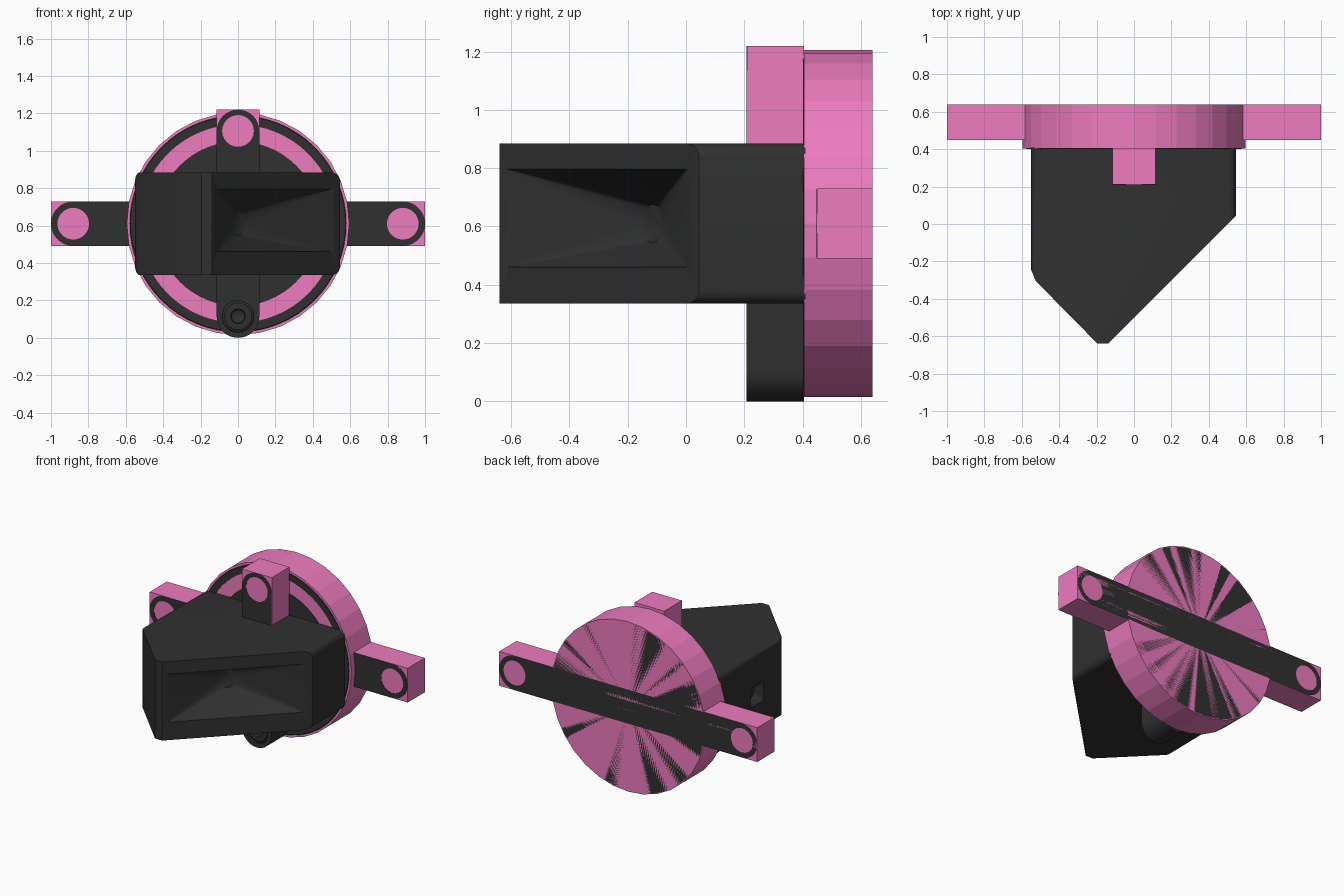
import bpy, bmesh
from math import pi, sin, cos, radians
from mathutils import Vector

if "Cube" in bpy.data.objects:
    bpy.data.objects.remove(bpy.data.objects["Cube"])

CZ = 0.61  # height of the main axis


def material(name, col):
    m = bpy.data.materials.new(name)
    m.diffuse_color = (*col, 1)
    m.use_nodes = True
    m.node_tree.nodes["Principled BSDF"].inputs["Base Color"].default_value = m.diffuse_color
    return m


PINK = material("pink", (0.85, 0.2, 0.52))
DARK = material("dark", (0.03, 0.03, 0.03))


def smooth(ob, angle=35):
    bpy.ops.object.select_all(action='DESELECT')
    ob.select_set(True)
    bpy.context.view_layer.objects.active = ob
    bpy.ops.object.shade_smooth_by_angle(angle=radians(angle))


def finish(bm, name, mat):
    bmesh.ops.recalc_face_normals(bm, faces=bm.faces)
    me = bpy.data.meshes.new(name)
    bm.to_mesh(me)
    bm.free()
    ob = bpy.data.objects.new(name, me)
    bpy.context.collection.objects.link(ob)
    me.materials.append(mat)
    return ob


def box(name, lo, hi, mat):
    bm = bmesh.new()
    bmesh.ops.create_cube(bm, size=1)
    for v in bm.verts:
        v.co = [l + (h - l) * (c + 0.5) for l, h, c in zip(lo, hi, v.co)]
    return finish(bm, name, mat)


def lathe(name, profile, center, mat, steps):
    """Turn (radius, y) points about an axis along y."""
    bm = bmesh.new()
    vs = [bm.verts.new((r, y, 0)) for r, y in profile]
    es = [bm.edges.new(p) for p in zip(vs, vs[1:])]
    bmesh.ops.spin(bm, geom=vs + es, cent=(0, 0, 0), axis=(0, 1, 0),
                   angle=2 * pi, steps=steps)
    bmesh.ops.remove_doubles(bm, verts=bm.verts, dist=1e-5)
    bmesh.ops.translate(bm, verts=bm.verts, vec=center)
    return finish(bm, name, mat)


def arc(cx, cy, r, a0, a1, n):
    return [(cx + r * cos(a0 + (a1 - a0) * i / n),
             cy + r * sin(a0 + (a1 - a0) * i / n)) for i in range(n + 1)]


def lug_bar(name, half_len, r, hole, y0, y1, vertical):
    """Round-ended bar with a hole in each end, extruded along y."""
    cu = bpy.data.curves.new(name, 'CURVE')
    cu.dimensions, cu.fill_mode, cu.extrude = '2D', 'BOTH', (y1 - y0) / 2
    d = half_len - r
    loops = [arc(d, 0, r, -pi / 2, pi / 2, 16) + arc(-d, 0, r, pi / 2, 1.5 * pi, 16)]
    loops += [arc(s * d, 0, hole, 0, 2 * pi, 24)[:-1] for s in (-1, 1)]
    for pts in loops:
        sp = cu.splines.new('POLY')
        sp.points.add(len(pts) - 1)
        for p, (x, z) in zip(sp.points, pts):
            p.co = (x, z, 0, 1)
        sp.use_cyclic_u = True
    ob = bpy.data.objects.new(name, cu)
    bpy.context.collection.objects.link(ob)
    ob.rotation_euler = (pi / 2, pi / 2 if vertical else 0, 0)
    ob.location = (0, (y0 + y1) / 2, CZ)
    cu.materials.append(DARK)
    bpy.ops.object.select_all(action='DESELECT')
    ob.select_set(True)
    bpy.context.view_layer.objects.active = ob
    bpy.ops.object.convert(target='MESH')
    smooth(bpy.context.object)


def cut(ob, cutter):
    cutter.hide_render = True
    cutter.hide_set(True)
    m = ob.modifiers.new("cut", 'BOOLEAN')
    m.operation, m.solver, m.object = 'DIFFERENCE', 'EXACT', cutter
    bpy.context.view_layer.objects.active = ob
    bpy.ops.object.modifier_apply(modifier=m.name)
    bpy.data.objects.remove(cutter)


def funnel(name, center, normal, half_w, half_h, r, depth, tip_dz):
    """Rectangular mouth narrowing to a round throat."""
    c, n = Vector(center), Vector(normal).normalized()
    u, w, e = Vector((-n.y, n.x, 0)), Vector((0, 0, 1)), 0.02
    gw, gh = ((h + (h - r) / depth * e) for h in (half_w, half_h))
    bm = bmesh.new()
    for a, b in ((-1, -1), (1, -1), (1, 1), (-1, 1)):
        bm.verts.new(c + n * e + u * a * gw + w * b * gh)
    for a, b in arc(0, 0, r, 0, 2 * pi, 20)[:-1]:
        bm.verts.new(c - n * depth + u * a + w * (b + tip_dz))
    bmesh.ops.convex_hull(bm, input=bm.verts)
    return finish(bm, name, DARK)


# Pink core: backing disc, cross bar and upper post
lathe("backing_disc", [(0, 0.405), (0.595, 0.405), (0.595, 0.64), (0, 0.64)],
      (0, 0, CZ), PINK, 32)
box("cross_bar_core", (-1, 0.45, 0.49), (1, 0.64, 0.73), PINK)
box("upper_post_core", (-0.115, 0.21, CZ), (0.115, 0.405, 1.22), PINK)

# Dark grooved mounting plate
plate = lathe("mounting_plate",
              [(0, 0.40), (0.44, 0.402), (0.44, 0.46), (0.53, 0.46), (0.53, 0.402),
               (0.575, 0.402), (0.588, 0.412), (0.588, 0.64), (0, 0.64)],
              (0, 0, CZ), DARK, 64)
smooth(plate)

# Mounting bars with screw holes
lug_bar("cross_bar", 1.0, 0.119, 0.085, 0.448, 0.64, False)
lug_bar("upright_bar", 0.61, 0.114, 0.085, 0.208, 0.405, True)

# Lower screw
screw = lathe("lower_screw", [(0, 0.24), (0.035, 0.225), (0.04, 0.215), (0.072, 0.215),
                              (0.086, 0.225), (0.086, 0.4), (0, 0.4)],
              (0, 0, 0.115), DARK, 32)
smooth(screw)

# Wedge-nosed housing
outline = [(-0.55, 0.41), (-0.55, -0.245), (-0.525, -0.305), (-0.195, -0.64),
           (-0.14, -0.64), (0.545, 0.045), (0.545, 0.41)]
bm = bmesh.new()
base = bm.faces.new([bm.verts.new((x, y, 0.335)) for x, y in outline])
new = bmesh.ops.extrude_face_region(bm, geom=[base])['geom']
bmesh.ops.translate(bm, vec=(0, 0, 0.55),
                    verts=[g for g in new if isinstance(g, bmesh.types.BMVert)])
rails = [e for e in bm.edges
         if abs(e.verts[0].co.x - e.verts[1].co.x) < 1e-4
         and abs(e.verts[0].co.z - e.verts[1].co.z) < 1e-4]
bmesh.ops.bevel(bm, geom=rails, offset=0.045, segments=5, profile=0.5, affect='EDGES')
housing = finish(bm, "housing", DARK)

# Flared window in the slanted face and a dimple in the left side
cut(housing, funnel("window_cutter", (0.195, -0.305, 0.63), (1, -1, 0),
                    0.438, 0.168, 0.065, 0.27, -0.02))
cut(housing, funnel("dimple_cutter", (-0.55, 0.0, 0.6), (-1, 0, 0),
                    0.07, 0.07, 0.04, 0.05, 0))
smooth(housing, 40)
